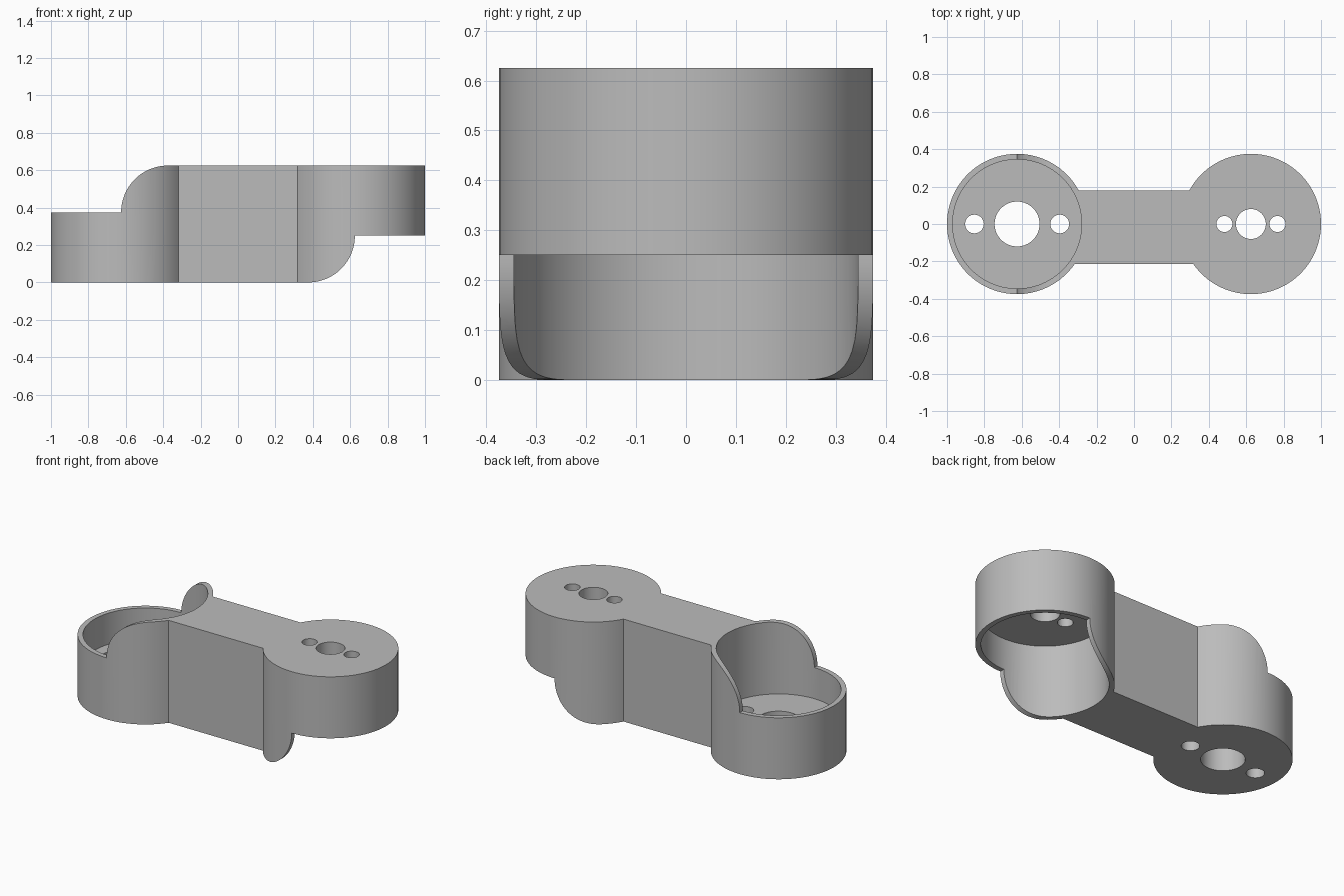
import bpy, bmesh
from math import sin, cos, asin, pi
from mathutils import Vector

cube = bpy.data.objects.get("Cube")
if cube:
    bpy.data.objects.remove(cube, do_unlink=True)

HEIGHT = 0.625
HUB_X, HUB_R = 0.625, 0.375
POCKET_R, FLOOR = 0.345, 0.185
STEP_Z, STEP_R = 0.375, 0.25
BAR_FRONT, BAR_BACK = -0.215, 0.18

grey = bpy.data.materials.new("Plain grey")
grey.use_nodes = True
grey.diffuse_color = (0.5, 0.5, 0.5, 1)
grey.node_tree.nodes["Principled BSDF"].inputs["Base Color"].default_value = (0.5, 0.5, 0.5, 1)


def arc(cx, cy, r, start, end, steps):
    """Points along a circular arc, both ends included."""
    angles = [start + (end - start) * i / steps for i in range(steps + 1)]
    return [(cx + r * cos(a), cy + r * sin(a)) for a in angles]


def prism(name, outline, offset, to_point):
    """Closed outline swept along an offset."""
    bm = bmesh.new()
    face = bm.faces.new([bm.verts.new(to_point(*p)) for p in outline])
    swept = bmesh.ops.extrude_face_region(bm, geom=[face])["geom"]
    moved = [v for v in swept if isinstance(v, bmesh.types.BMVert)]
    bmesh.ops.translate(bm, verts=moved, vec=Vector(offset))
    bmesh.ops.recalc_face_normals(bm, faces=bm.faces)
    mesh = bpy.data.meshes.new(name)
    bm.to_mesh(mesh)
    bm.free()
    mesh.materials.append(grey)
    obj = bpy.data.objects.new(name, mesh)
    bpy.context.collection.objects.link(obj)
    return obj


def cylinder(name, x, r, low, high, steps=64):
    ring = arc(x, 0, r, 0, 2 * pi, steps)[:-1]
    return prism(name, ring, (0, 0, high - low), lambda u, v: (u, v, low))


# Link body: two round hubs joined by a slightly off-centre bar
front, back = asin(BAR_FRONT / HUB_R), asin(BAR_BACK / HUB_R)
plan = arc(HUB_X, 0, HUB_R, -pi - front, pi - back, 96)
plan += arc(-HUB_X, 0, HUB_R, back, 2 * pi + front, 96)
body = prism("link_body", plan, (0, 0, HEIGHT), lambda u, v: (u, v, 0))

cutters = []

# Hub pockets and rounded rim steps: left one opens upward, right one downward
step = [(-1.1, STEP_Z)]
step += arc(-HUB_X + STEP_R, STEP_Z, STEP_R, pi, pi / 2, 24)
step += [(-HUB_X + STEP_R, 0.8), (-1.1, 0.8)]
cutters.append(cylinder("upper_pocket", -HUB_X, POCKET_R, FLOOR, 0.8, 96))
cutters.append(cylinder("lower_pocket", HUB_X, POCKET_R, -0.2, HEIGHT - FLOOR, 96))
cutters.append(prism("upper_step", step, (0, 1, 0), lambda u, v: (u, -0.5, v)))
cutters.append(prism("lower_step", step, (0, 1, 0), lambda u, v: (-u, -0.5, HEIGHT - v)))

# Shaft hole and two screw holes through each hub
for x, shaft_r, screw_r, spread in ((-HUB_X, 0.12, 0.05, 0.228), (HUB_X, 0.08, 0.043, 0.142)):
    cutters.append(cylinder("shaft_hole", x, shaft_r, -0.3, 0.9))
    for side in (-1, 1):
        cutters.append(cylinder("screw_hole", x + side * spread, screw_r, -0.3, 0.9, 32))

# Carve everything out of the body
bpy.ops.object.select_all(action="DESELECT")
body.select_set(True)
bpy.context.view_layer.objects.active = body
for cutter in cutters:
    cutter.hide_render = True
    mod = body.modifiers.new(cutter.name, "BOOLEAN")
    mod.operation = "DIFFERENCE"
    mod.solver = "EXACT"
    mod.object = cutter
    bpy.ops.object.modifier_apply(modifier=mod.name)
    bpy.data.objects.remove(cutter, do_unlink=True)

bpy.ops.object.shade_smooth_by_angle(angle=pi / 6)
